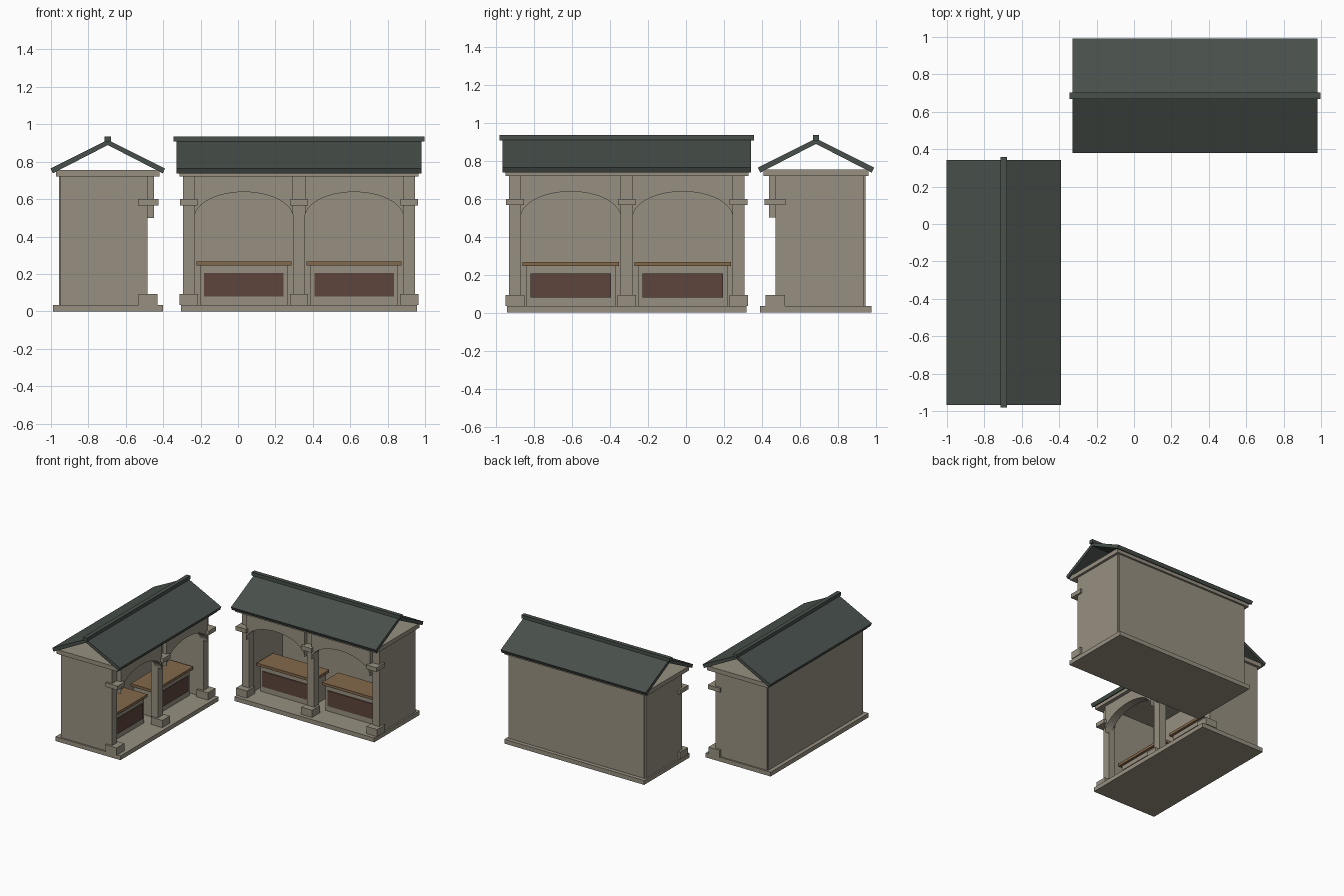
import bpy, bmesh, math
from mathutils import Matrix

if "Cube" in bpy.data.objects:
    bpy.data.objects.remove(bpy.data.objects["Cube"])


def material(name, rgb):
    m = bpy.data.materials.new(name)
    m.diffuse_color = (*rgb, 1)
    m.use_nodes = True
    m.node_tree.nodes["Principled BSDF"].inputs["Base Color"].default_value = m.diffuse_color
    return m


STONE = material("warm stone", (0.31, 0.28, 0.22))
ROOF = material("dark green slate", (0.065, 0.080, 0.070))
WOOD = material("brown wood", (0.23, 0.138, 0.070))
PANEL = material("red brown panel", (0.112, 0.060, 0.045))


def finish(bm, name, mat, place):
    bmesh.ops.recalc_face_normals(bm, faces=bm.faces)
    me = bpy.data.meshes.new(name)
    bm.to_mesh(me)
    bm.free()
    me.materials.append(mat)
    ob = bpy.data.objects.new(name, me)
    ob.matrix_world = place
    bpy.context.collection.objects.link(ob)
    return ob


def box(name, x, y, z, mat, place):
    """Box from (low, high) ranges on each axis."""
    bm = bmesh.new()
    size = [b - a for a, b in (x, y, z)]
    mid = [(a + b) / 2 for a, b in (x, y, z)]
    bmesh.ops.create_cube(bm, size=1, matrix=Matrix.Translation(mid) @ Matrix.Diagonal((*size, 1)))
    return finish(bm, name, mat, place)


def arch(name, cx, half, y, spring, rise, top, place, n=24):
    """Spandrel panel with a half-ellipse opening, built as strips."""
    bm = bmesh.new()
    rings = []
    for i in range(n + 1):
        a = math.pi * i / n
        x = cx - half * math.cos(a)
        low = spring + rise * math.sin(a)
        rings.append([bm.verts.new((x, yy, zz)) for yy, zz in
                      ((y[0], low), (y[0], top), (y[1], top), (y[1], low))])
    for p, q in zip(rings, rings[1:]):
        for k in range(4):
            j = (k + 1) % 4
            bm.faces.new((p[k], p[j], q[j], q[k]))
    bm.faces.new(rings[0])
    bm.faces.new(rings[-1])
    return finish(bm, name, STONE, place)


def roof_slope(name, s, place):
    """One roof slab, profile extruded along x."""
    prof = [(0, 0.917), (0.306 * s, 0.764), (0.294 * s, 0.738), (0, 0.889)]
    bm = bmesh.new()
    f = bm.faces.new([bm.verts.new((-0.655, y, z)) for y, z in prof])
    ext = bmesh.ops.extrude_face_region(bm, geom=[f])["geom"]
    bmesh.ops.translate(bm, vec=(1.31, 0, 0), verts=[v for v in ext if isinstance(v, bmesh.types.BMVert)])
    return finish(bm, name, ROOF, place)


def shelter(tag, place):
    def b(name, x, y, z, mat=STONE):
        return box(f"{tag}_{name}", x, y, z, mat, place)

    # floor slab and ceiling slab
    b("floor_slab", (-0.632, 0.632), (-0.295, 0.292), (0, 0.035))
    b("ceiling_slab", (-0.64, 0.64), (-0.276, 0.276), (0.72, 0.755))
    # walls
    b("back_wall", (-0.61, 0.61), (0.23, 0.26), (0.035, 0.72))
    for side, s in (("left", -1), ("right", 1)):
        b(side + "_wall", tuple(sorted((0.565 * s, 0.62 * s))), (-0.15, 0.253), (0.035, 0.72))
    # columns with plinths and collars
    for side, c in (("left", -0.589), ("middle", 0), ("right", 0.589)):
        b(side + "_column", (c - 0.032, c + 0.032), (-0.213, -0.15), (0.035, 0.72))
        b(side + "_plinth", (c - 0.049, c + 0.049), (-0.265, -0.163), (0.035, 0.094))
        b(side + "_collar", (c - 0.047, c + 0.047), (-0.272, -0.162), (0.566, 0.60))
    # arches and benches, one per bay
    for side, c in (("left", -0.295), ("right", 0.295)):
        arch(f"{tag}_{side}_arch", c, 0.264, (-0.248, -0.18), 0.5, 0.138, 0.72, place)
        b(side + "_bench_body", (c - 0.235, c + 0.235), (-0.105, 0.07), (0.035, 0.245))
        b(side + "_bench_panel", (c - 0.213, c + 0.213), (-0.113, -0.104), (0.08, 0.205), PANEL)
        b(side + "_bench_seat", (c - 0.254, c + 0.254), (-0.125, 0.085), (0.245, 0.267), WOOD)
    # roof with open gables and ridge cap
    roof_slope(f"{tag}_front_roof", -1, place)
    roof_slope(f"{tag}_back_roof", 1, place)
    b("ridge_cap", (-0.67, 0.67), (-0.017, 0.017), (0.908, 0.936), ROOF)


# one shelter facing the front, one turned to face the right
shelter("rear_shelter", Matrix.Translation((0.326, 0.685, 0)))
shelter("side_shelter", Matrix.Translation((-0.696, -0.312, 0)) @ Matrix.Rotation(math.pi / 2, 4, 'Z'))
